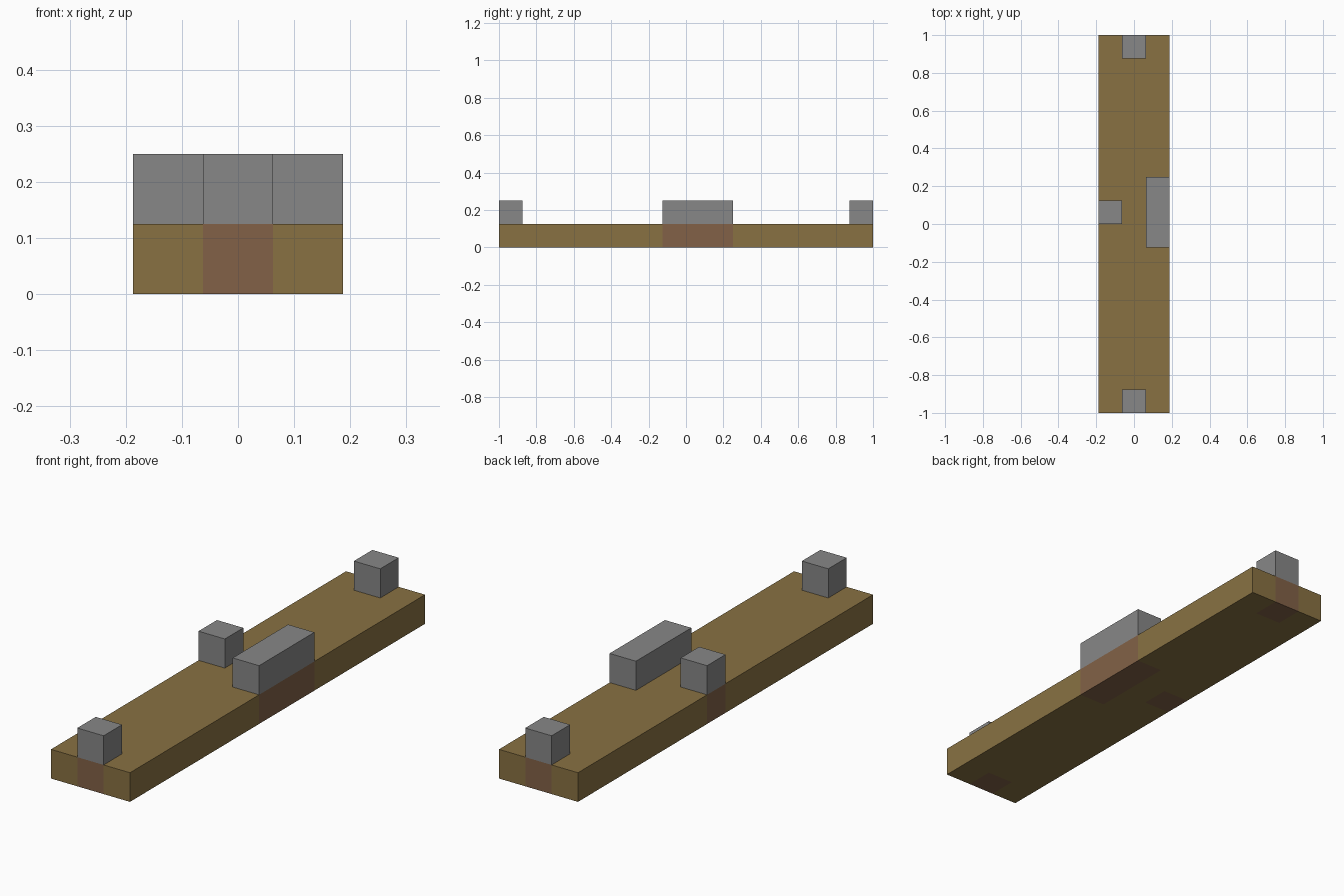
import bpy
import bmesh
from mathutils import Matrix, Vector

if "Cube" in bpy.data.objects:
    bpy.data.objects.remove(bpy.data.objects["Cube"], do_unlink=True)

U = 0.125  # one block unit


def material(name, rgb):
    mat = bpy.data.materials.new(name)
    mat.use_nodes = True
    color = (*rgb, 1.0)
    mat.diffuse_color = color
    mat.node_tree.nodes["Principled BSDF"].inputs["Base Color"].default_value = color
    return mat


def box_mesh(x, y, z):
    """Box from (low, high) ranges along each axis."""
    bm = bmesh.new()
    size = [b - a for a, b in (x, y, z)]
    center = Vector([(a + b) / 2 for a, b in (x, y, z)])
    bmesh.ops.create_cube(bm, size=1, matrix=Matrix.LocRotScale(center, None, Vector(size)))
    return bm


def add_object(name, bm, mats):
    mesh = bpy.data.meshes.new(name)
    bm.to_mesh(mesh)
    bm.free()
    for mat in mats:
        mesh.materials.append(mat)
    obj = bpy.data.objects.new(name, mesh)
    bpy.context.collection.objects.link(obj)


wood = material("wood_brown", (0.25, 0.167, 0.055))
patch = material("reddish_brown", (0.223, 0.121, 0.063))
stone = material("stone_grey", (0.243, 0.243, 0.243))

# Footprints of the upper blocks: x range, y range
blocks = {
    "front_block": ((-U / 2, U / 2), (-1, -1 + U)),
    "back_block": ((-U / 2, U / 2), (1 - U, 1)),
    "left_long_block": ((U / 2, 1.5 * U), (-U, 2 * U)),
    "right_block": ((-1.5 * U, -U / 2), (0, U)),
}

# Base plank, cut along the footprint edges
plank = box_mesh((-1.5 * U, 1.5 * U), (-1, 1), (0, U))
for axis in (0, 1):
    normal = Vector((1 - axis, axis, 0))
    for cut in sorted({value for ranges in blocks.values() for value in ranges[axis]}):
        if abs(cut) < (1.5 * U, 1)[axis]:
            bmesh.ops.bisect_plane(plank, geom=plank.verts[:] + plank.edges[:] + plank.faces[:],
                                   plane_co=normal * cut, plane_no=normal)

# Stain the plank below each block
for face in plank.faces:
    c = face.calc_center_median()
    face.material_index = int(any(
        x[0] - 0.001 < c.x < x[1] + 0.001 and y[0] - 0.001 < c.y < y[1] + 0.001
        for x, y in blocks.values()))
add_object("base_plank", plank, [wood, patch])

# Upper stone blocks
for name, (x, y) in blocks.items():
    add_object(name, box_mesh(x, y, (U, 2 * U)), [stone])
